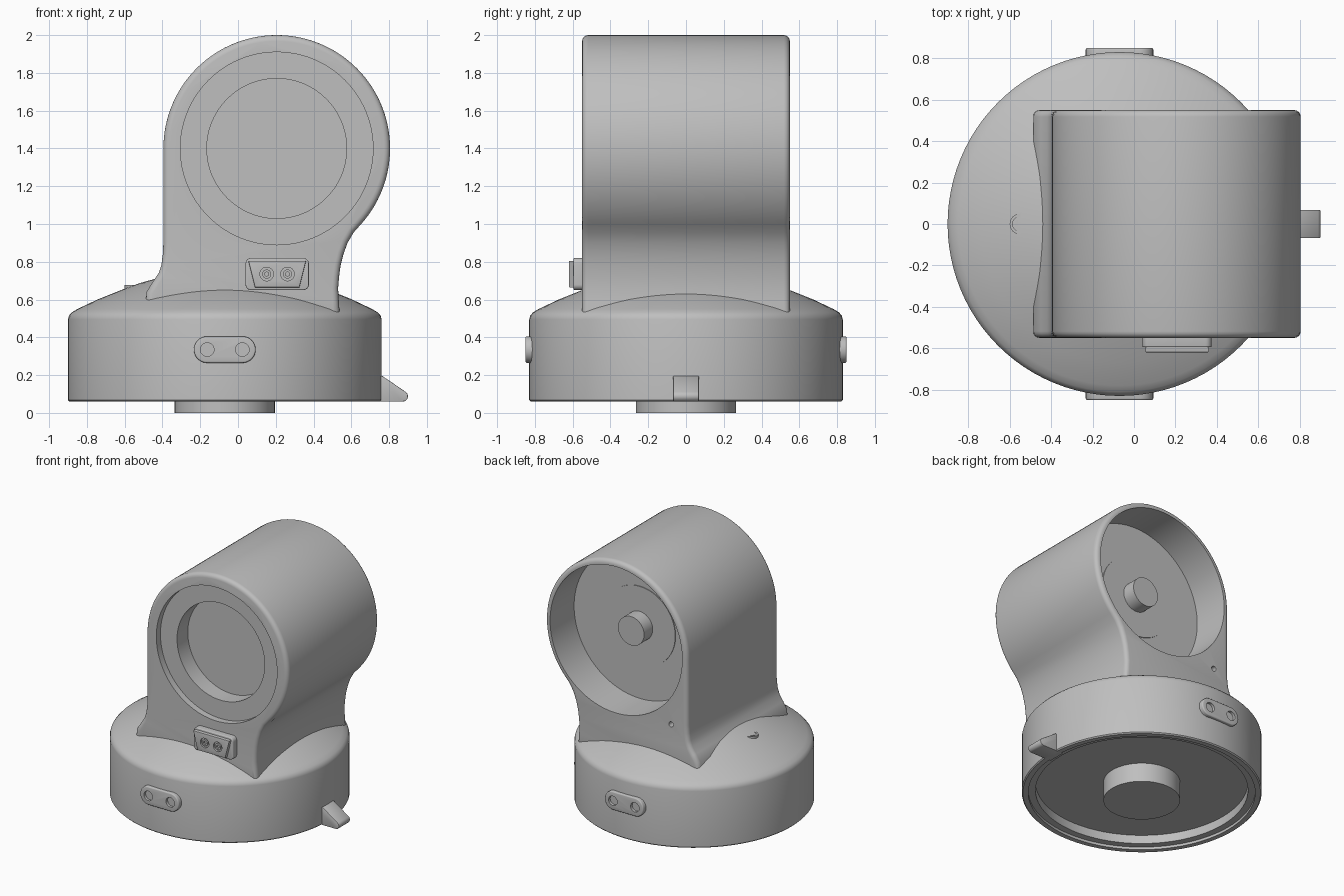
import bpy, bmesh, math
from mathutils import Vector, Matrix

old = bpy.data.objects.get("Cube")
if old:
    bpy.data.objects.remove(old, do_unlink=True)

grey = bpy.data.materials.new("plain_grey")
grey.use_nodes = True
grey.diffuse_color = (0.52, 0.52, 0.52, 1)
grey.node_tree.nodes["Principled BSDF"].inputs["Base Color"].default_value = grey.diffuse_color

BASE_X = -0.07                      # axis of the round base
HEAD_X, HEAD_Z, HEAD_R = 0.205, 1.4, 0.6


def finish(name, bm):
    bmesh.ops.recalc_face_normals(bm, faces=bm.faces)
    mesh = bpy.data.meshes.new(name)
    bm.to_mesh(mesh)
    bm.free()
    mesh.materials.append(grey)
    obj = bpy.data.objects.new(name, mesh)
    bpy.context.collection.objects.link(obj)
    return obj


def activate(obj):
    bpy.ops.object.select_all(action='DESELECT')
    obj.select_set(True)
    bpy.context.view_layer.objects.active = obj


def smooth(obj):
    activate(obj)
    bpy.ops.object.shade_smooth_by_angle(angle=math.radians(32))


def prism(name, outline, y0, y1, bevel=0.0, segments=3):
    """Extrude an x-z outline along y, rounding both end rims."""
    bm = bmesh.new()
    face = bm.faces.new([bm.verts.new((x, y0, z)) for x, z in outline])
    ext = bmesh.ops.extrude_face_region(bm, geom=[face], use_keep_orig=True)
    moved = [v for v in ext["geom"] if isinstance(v, bmesh.types.BMVert)]
    bmesh.ops.translate(bm, verts=moved, vec=(0, y1 - y0, 0))
    bmesh.ops.recalc_face_normals(bm, faces=bm.faces)
    if bevel:
        rims = [e for e in bm.edges if abs(e.verts[0].co.y - e.verts[1].co.y) < 1e-5]
        bmesh.ops.bevel(bm, geom=rims, offset=bevel, segments=segments,
                        profile=0.5, affect='EDGES')
    return finish(name, bm)


def rod(name, start, end, radius, sides=48):
    """Cylinder between two points."""
    a, b = Vector(start), Vector(end)
    bm = bmesh.new()
    turn = (b - a).to_track_quat('Z', 'Y').to_matrix().to_4x4()
    bmesh.ops.create_cone(bm, cap_ends=True, segments=sides, radius1=radius,
                          radius2=radius, depth=(b - a).length,
                          matrix=Matrix.Translation((a + b) / 2) @ turn)
    return finish(name, bm)


def cut(obj, start, end, radius, sides=48):
    tool = rod("cutter", start, end, radius, sides)
    tool.hide_render = True
    mod = obj.modifiers.new("cut", 'BOOLEAN')
    mod.operation, mod.solver, mod.object = 'DIFFERENCE', 'EXACT', tool
    activate(obj)
    bpy.ops.object.modifier_apply(modifier=mod.name)
    bpy.data.objects.remove(tool, do_unlink=True)


def arc(cx, cz, r, a0, a1, n):
    steps = [math.radians(a0 + (a1 - a0) * i / n) for i in range(n + 1)]
    return [(cx + r * math.cos(t), cz + r * math.sin(t)) for t in steps]


def rounded_box(x0, x1, z0, z1, r, n=8):
    return (arc(x1 - r, z1 - r, r, 0, 90, n) + arc(x0 + r, z1 - r, r, 90, 180, n)
            + arc(x0 + r, z0 + r, r, 180, 270, n) + arc(x1 - r, z0 + r, r, 270, 360, n))


# Round base with hollow underside, shaft and domed top
profile = [(0, 0), (0.265, 0), (0.265, 0.145), (0.735, 0.145), (0.735, 0.08),
           (0.785, 0.08), (0.785, 0.06), (0.822, 0.06), (0.83, 0.068), (0.83, 0.495),
           (0.825, 0.515), (0.81, 0.532), (0.78, 0.55), (0.67, 0.602), (0.55, 0.65),
           (0.45, 0.687), (0.35, 0.715), (0.2, 0.745), (0, 0.755)]
bm = bmesh.new()
ring = [bm.verts.new((BASE_X + r, 0, z)) for r, z in profile]
edges = [bm.edges.new(pair) for pair in zip(ring, ring[1:])]
bmesh.ops.spin(bm, geom=ring + edges, cent=(BASE_X, 0, 0), axis=(0, 0, 1),
               angle=math.tau, steps=96, use_duplicate=False)
bmesh.ops.remove_doubles(bm, verts=bm.verts, dist=1e-4)
smooth(finish("round_base", bm))

# Upright head: barrel with a flared neck
outline = arc(HEAD_X, HEAD_Z, HEAD_R, -42, 180, 74)
outline += [(-0.395, 0.9), (-0.398, 0.84), (-0.405, 0.785), (-0.42, 0.74),
            (-0.45, 0.695), (-0.485, 0.64), (-0.49, 0.5),
            (0.54, 0.5), (0.533, 0.6), (0.53, 0.66), (0.535, 0.72), (0.543, 0.78),
            (0.558, 0.84), (0.58, 0.9), (0.612, 0.955)]
head = prism("head_housing", outline, -0.55, 0.55, 0.032, 4)


def axis(y, x=HEAD_X, z=HEAD_Z):
    return (x, y, z)


cut(head, axis(-0.7), axis(-0.5), 0.51, 96)      # shallow front step
cut(head, axis(-0.7), axis(-0.37), 0.37, 96)     # front well
cut(head, axis(0.26), axis(0.7), 0.558, 96)      # rear bore
cut(head, axis(0.5, -0.26, 0.88), axis(0.7, -0.26, 0.88), 0.02, 20)
smooth(head)

# Rear hub inside the bore
smooth(rod("hub_disc", axis(0.2), axis(0.266), 0.3, 72))
smooth(rod("hub_pin", axis(0.2), axis(0.37), 0.11))

# Oval pads on the front and back of the base
for side, label in ((-1, "front"), (1, "back")):
    pad = prism(label + "_pad", rounded_box(BASE_X - 0.163, BASE_X + 0.163, 0.265, 0.405, 0.069, 12),
                side * 0.75, side * 0.85, 0.008)
    for dx in (-0.093, 0.093):
        x = BASE_X + dx
        cut(pad, (x, side * 0.83, 0.335), (x, side * 0.9, 0.335), 0.036, 32)
    smooth(pad)

# Terminal block on the front of the neck
smooth(prism("terminal_plate", rounded_box(0.04, 0.375, 0.65, 0.82, 0.03), -0.5, -0.595, 0.006))
block = prism("terminal_block", [(0.055, 0.805), (0.36, 0.805), (0.325, 0.665), (0.09, 0.665)],
              -0.5, -0.62, 0.004, 2)
for x in (0.152, 0.262):
    cut(block, (x, -0.606, 0.735), (x, -0.7, 0.735), 0.036, 32)
smooth(block)
for x, label in ((0.152, "right"), (0.262, "left")):
    screw = rod(label + "_terminal_screw", (x, -0.58, 0.735), (x, -0.618, 0.735), 0.024, 32)
    cut(screw, (x, -0.605, 0.735), (x, -0.7, 0.735), 0.012, 6)
    smooth(screw)

# Screw set into the dome
boss = rod("dome_boss", (-0.55, 0, 0.6), (-0.55, 0, 0.676), 0.05, 32)
cut(boss, (-0.55, 0, 0.662), (-0.55, 0, 0.8), 0.036, 32)
smooth(boss)
dome_screw = rod("dome_screw", (-0.55, 0, 0.6), (-0.55, 0, 0.672), 0.024, 32)
cut(dome_screw, (-0.55, 0, 0.66), (-0.55, 0, 0.8), 0.012, 6)
smooth(dome_screw)

# Pointer lever on the side of the base
lever = [(0.7, 0.06), (0.87, 0.06)] + arc(0.872, 0.088, 0.028, -70, 55, 8) + [(0.765, 0.195), (0.7, 0.2)]
smooth(prism("pointer_lever", lever, -0.068, 0.068, 0.004, 2))
